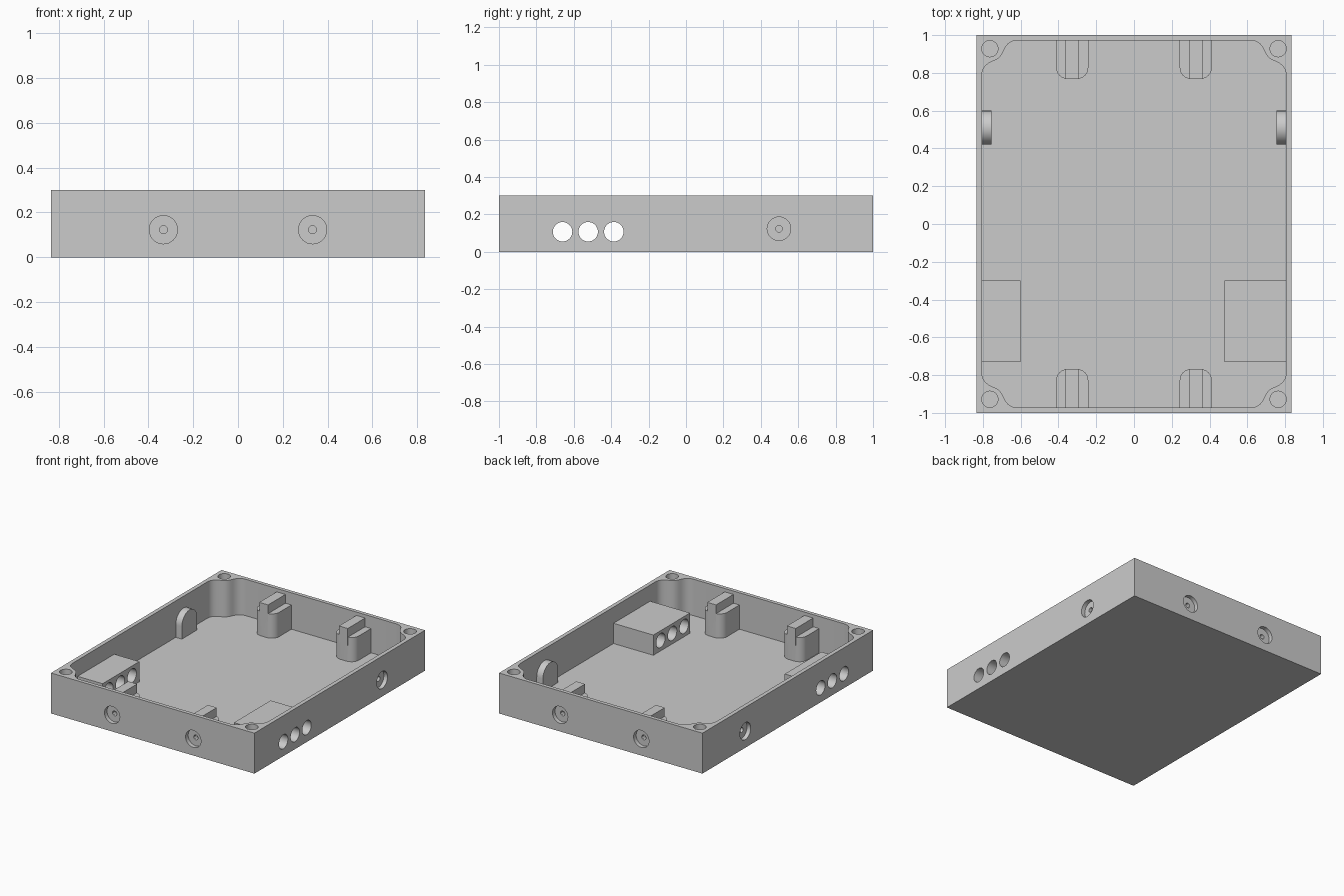
import bpy
import bmesh
import math
from mathutils import Matrix, Vector
from mathutils.geometry import interpolate_bezier

if "Cube" in bpy.data.objects:
    bpy.data.objects.remove(bpy.data.objects["Cube"], do_unlink=True)

HALF_X, HALF_Y, HEIGHT = 0.835, 1.0, 0.3
IN_X, IN_Y, FLOOR = 0.805, 0.972, 0.03
EMBED = 0.012
SCREW_Z = 0.123

grey = bpy.data.materials.new("plain grey")
grey.use_nodes = True
colour = (0.6, 0.6, 0.6, 1)
grey.diffuse_color = colour
grey.node_tree.nodes["Principled BSDF"].inputs["Base Color"].default_value = colour


def prism(name, outline, low, high, turn=Matrix()):
    """Extrude a flat outline between two heights, then turn it."""
    bm = bmesh.new()
    face = bm.faces.new([bm.verts.new((x, y, low)) for x, y in outline])
    new = bmesh.ops.extrude_face_region(bm, geom=[face])["geom"]
    verts = [v for v in new if isinstance(v, bmesh.types.BMVert)]
    bmesh.ops.translate(bm, verts=verts, vec=(0, 0, high - low))
    bm.transform(turn)
    bmesh.ops.recalc_face_normals(bm, faces=bm.faces)
    mesh = bpy.data.meshes.new(name)
    bm.to_mesh(mesh)
    bm.free()
    mesh.materials.append(grey)
    obj = bpy.data.objects.new(name, mesh)
    bpy.context.collection.objects.link(obj)
    return obj


def box(name, x0, x1, y0, y1, z0, z1):
    return prism(name, [(x0, y0), (x1, y0), (x1, y1), (x0, y1)], z0, z1)


def arc(cx, cy, r, start, end, steps):
    angles = [math.radians(start + (end - start) * i / steps) for i in range(steps + 1)]
    return [(cx + r * math.cos(a), cy + r * math.sin(a)) for a in angles]


def rod(start, direction, r, length, steps=32):
    """Round cutter running from a point along a direction."""
    turn = Vector(direction).to_track_quat("Z", "Y").to_matrix().to_4x4()
    circle = arc(0, 0, r, 0, 360, steps)[:-1]
    return prism("round_cutter", circle, 0, length, Matrix.Translation(start) @ turn)


def combine(target, tool, operation):
    mod = target.modifiers.new("combine", "BOOLEAN")
    mod.operation, mod.object, mod.solver = operation, tool, "EXACT"
    bpy.context.view_layer.objects.active = target
    bpy.ops.object.modifier_apply(modifier=mod.name)
    bpy.data.objects.remove(tool, do_unlink=True)


# Tray with a cavity that curves around the four corner bosses
tray = box("enclosure_tray", -HALF_X, HALF_X, -HALF_Y, HALF_Y, 0, HEIGHT)
knots = [((IN_X, 0.79), (0, 1)), ((0.745, 0.863), (-0.93, 0.37)),
         ((0.69, 0.918), (-0.37, 0.93)), ((0.615, IN_Y), (-1, 0))]
corner = []
for (p, d), (q, e) in zip(knots, knots[1:]):
    p, d, q, e = Vector(p), Vector(d), Vector(q), Vector(e)
    reach = (q - p).length * 0.4
    corner += interpolate_bezier(p, p + d * reach, q - e * reach, q, 9)[:-1]
corner.append(Vector(knots[-1][0]))
outline = []
for sx, sy in ((1, 1), (-1, 1), (-1, -1), (1, -1)):
    part = [(sx * p[0], sy * p[1]) for p in corner]
    outline += part if sx * sy > 0 else part[::-1]
combine(tray, prism("cavity", outline, FLOOR, HEIGHT + 0.1), "DIFFERENCE")

# Rounded screw posts with a rib on top, on the front and back walls
for sx in (-1, 1):
    for sy in (-1, 1):
        cx, inner, outer, r = sx * 0.327, 0.768, IN_Y + EMBED, 0.06
        shape = [(cx + 0.085, outer), (cx - 0.085, outer)]
        shape += arc(cx - 0.085 + r, inner + r, r, 180, 270, 8)
        shape += arc(cx + 0.085 - r, inner + r, r, 270, 360, 8)
        shape = [(x, sy * y) for x, y in shape]
        combine(tray, prism("post", shape, FLOOR - EMBED, 0.21), "UNION")
        ends = sorted((sy * inner, sy * outer))
        combine(tray, box("rib", cx - 0.036, cx + 0.036, *ends, 0.15, 0.275), "UNION")

# Arched screw pads on the side walls
for sx in (-1, 1):
    shape = [(0.42, FLOOR - EMBED), (0.6, FLOOR - EMBED)]
    shape += arc(0.51, SCREW_Z, 0.09, 0, 180, 24)
    stand = Matrix(((0, 0, sx, 0), (1, 0, 0, 0), (0, 1, 0, 0), (0, 0, 0, 1)))
    combine(tray, prism("pad", shape, 0.755, IN_X + EMBED, stand), "UNION")

# Cable blocks, the left one deeper
for x0, x1 in ((0.478, IN_X + EMBED), (-IN_X - EMBED, -0.6)):
    combine(tray, box("cable_block", x0, x1, -0.73, -0.3, FLOOR - EMBED, 0.18), "UNION")

# Cable holes straight through both blocks
for y in (-0.66, -0.523, -0.386):
    combine(tray, rod((-1, y, 0.107), (1, 0, 0), 0.052, 2), "DIFFERENCE")

# Counterbored screw holes in the walls
spots = [((sx * 0.333, sy * HALF_Y), (0, -sy)) for sx in (-1, 1) for sy in (-1, 1)]
spots += [((sx * HALF_X, 0.497), (-sx, 0)) for sx in (-1, 1)]
for (x, y), (dx, dy) in spots:
    start = Vector((x - dx * 0.05, y - dy * 0.05, SCREW_Z))
    combine(tray, rod(start, (dx, dy, 0), 0.063, 0.08), "DIFFERENCE")
    combine(tray, rod(start, (dx, dy, 0), 0.018, 0.115, 12), "DIFFERENCE")

# Blind holes: lid screws in the corners, feet under the posts
for sx in (-1, 1):
    for sy in (-1, 1):
        lid = (sx * 0.763, sy * 0.928, HEIGHT + 0.05)
        combine(tray, rod(lid, (0, 0, -1), 0.043, 0.2), "DIFFERENCE")
        foot = (sx * 0.33, sy * 0.885, -0.05)
        combine(tray, rod(foot, (0, 0, 1), 0.05, 0.105), "DIFFERENCE")

# Smooth the curves, keep the edges crisp
bpy.ops.object.select_all(action="DESELECT")
tray.select_set(True)
bpy.context.view_layer.objects.active = tray
bpy.ops.object.shade_smooth_by_angle(angle=math.radians(30))
